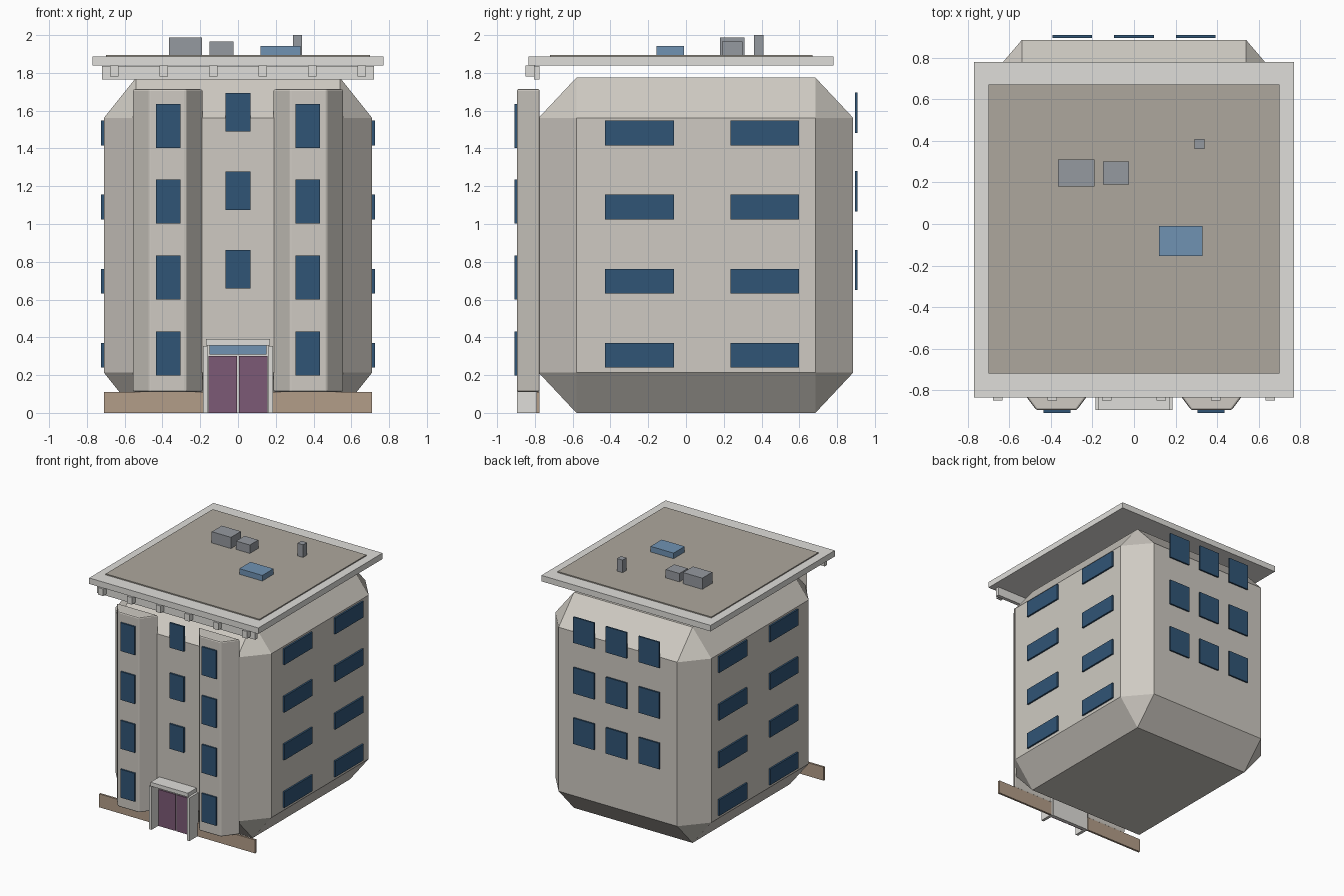
import bpy, bmesh

if "Cube" in bpy.data.objects:
    bpy.data.objects.remove(bpy.data.objects["Cube"])


def material(name, r, g, b):
    m = bpy.data.materials.new(name)
    m.diffuse_color = (r, g, b, 1)
    m.use_nodes = True
    m.node_tree.nodes["Principled BSDF"].inputs["Base Color"].default_value = m.diffuse_color
    return m


WALL = material("wall", 0.62, 0.59, 0.54)
TRIM = material("trim", 0.74, 0.73, 0.70)
ROOF = material("roof_felt", 0.42, 0.39, 0.34)
BASE = material("base_stone", 0.45, 0.34, 0.25)
GLASS = material("glass", 0.03, 0.09, 0.18)
SKY = material("pale_glass", 0.16, 0.29, 0.45)
DOOR = material("door_paint", 0.20, 0.10, 0.18)
METAL = material("metal", 0.30, 0.32, 0.35)


def finish(name, bm, mat):
    bmesh.ops.recalc_face_normals(bm, faces=bm.faces)
    me = bpy.data.meshes.new(name)
    bm.to_mesh(me)
    bm.free()
    ob = bpy.data.objects.new(name, me)
    bpy.context.collection.objects.link(ob)
    me.materials.append(mat)
    return ob


def box(name, x, y, z, mat, chamfer=0):
    """Box from (min, max) ranges; chamfer is a fraction of each side."""
    bm = bmesh.new()
    bmesh.ops.create_cube(bm, size=1)
    if chamfer:
        bmesh.ops.bevel(bm, geom=bm.edges[:], offset=chamfer, segments=1,
                        affect='EDGES', profile=0.5)
    for v in bm.verts:
        for i, (a, b) in enumerate((x, y, z)):
            v.co[i] = (a + b) / 2 + v.co[i] * (b - a)
    return finish(name, bm, mat)


def around(c, w):
    return (c - w / 2, c + w / 2)


# Main block with every edge chamfered
box("main_block", (-0.71, 0.71), (-0.78, 0.885), (0, 1.775), WALL, 0.12)

# Base strip along the front
for s in (-1, 1):
    box("base_strip", sorted((s * 0.71, s * 0.185)), (-0.792, -0.775), (0, 0.11), BASE)

# Front bays with their windows
for s in (-1, 1):
    bm = bmesh.new()
    plan = [(0.185, -0.775), (0.275, -0.895), (0.47, -0.895), (0.56, -0.775)]
    face = bm.faces.new([bm.verts.new((s * px, py, 0.11)) for px, py in plan])
    ext = bmesh.ops.extrude_face_region(bm, geom=[face])
    for g in ext["geom"]:
        if isinstance(g, bmesh.types.BMVert):
            g.co.z = 1.715
    bay = finish("front_bay", bm, WALL)
    bev = bay.modifiers.new("soft_edges", 'BEVEL')
    bev.width = 0.01
    bev.segments = 2
    for i in range(4):
        box("bay_window", around(s * 0.37, 0.13), (-0.908, -0.89),
            around(0.314 + i * 0.402, 0.233), GLASS)

# Centre front windows and back windows
for i in range(3):
    z = around(0.76 + i * 0.416, 0.205)
    box("centre_window", around(0, 0.13), (-0.80, -0.785), z, GLASS)
    for x in (-0.297, 0, 0.297):
        box("back_window", around(x, 0.19), (0.895, 0.908), around(0.757 + i * 0.416, 0.213), GLASS)

# Side windows
for s in (-1, 1):
    for i in range(4):
        for y in (-0.245, 0.417):
            box("side_window", around(s * 0.716, 0.016), around(y, 0.365),
                around(0.305 + i * 0.392, 0.132), GLASS)

# Entrance: jambs, canopy, frame, double door and transom
for s in (-1, 1):
    box("entrance_jamb", around(s * 0.173, 0.024), (-0.895, -0.78), (0, 0.355), TRIM)
    box("door_leaf", around(s * 0.081, 0.152), (-0.808, -0.79), (0, 0.30), DOOR)
box("door_frame", (-0.165, 0.165), (-0.80, -0.775), (0, 0.36), TRIM)
box("transom", (-0.15, 0.15), (-0.808, -0.79), (0.31, 0.358), SKY)
box("canopy", (-0.17, 0.17), (-0.895, -0.78), (0.358, 0.39), TRIM)

# Cornice and brackets
box("cornice", (-0.72, 0.72), (-0.805, -0.775), (1.765, 1.836), TRIM)
for i in range(6):
    box("cornice_bracket", around(-0.655 + i * 0.262, 0.045), (-0.85, -0.80), (1.78, 1.838), TRIM)

# Roof slab, roof surface and rooftop equipment
box("roof_slab", (-0.77, 0.77), (-0.835, 0.78), (1.838, 1.887), TRIM)
box("roof_surface", (-0.70, 0.70), (-0.72, 0.67), (1.88, 1.896), ROOF)
box("large_vent_unit", (-0.365, -0.19), (0.18, 0.31), (1.89, 1.988), METAL)
box("small_vent_unit", (-0.15, -0.025), (0.19, 0.30), (1.89, 1.965), METAL)
box("chimney", (0.29, 0.34), (0.36, 0.41), (1.89, 2.0), METAL)
box("skylight", (0.12, 0.33), (-0.155, -0.01), (1.89, 1.942), SKY)
